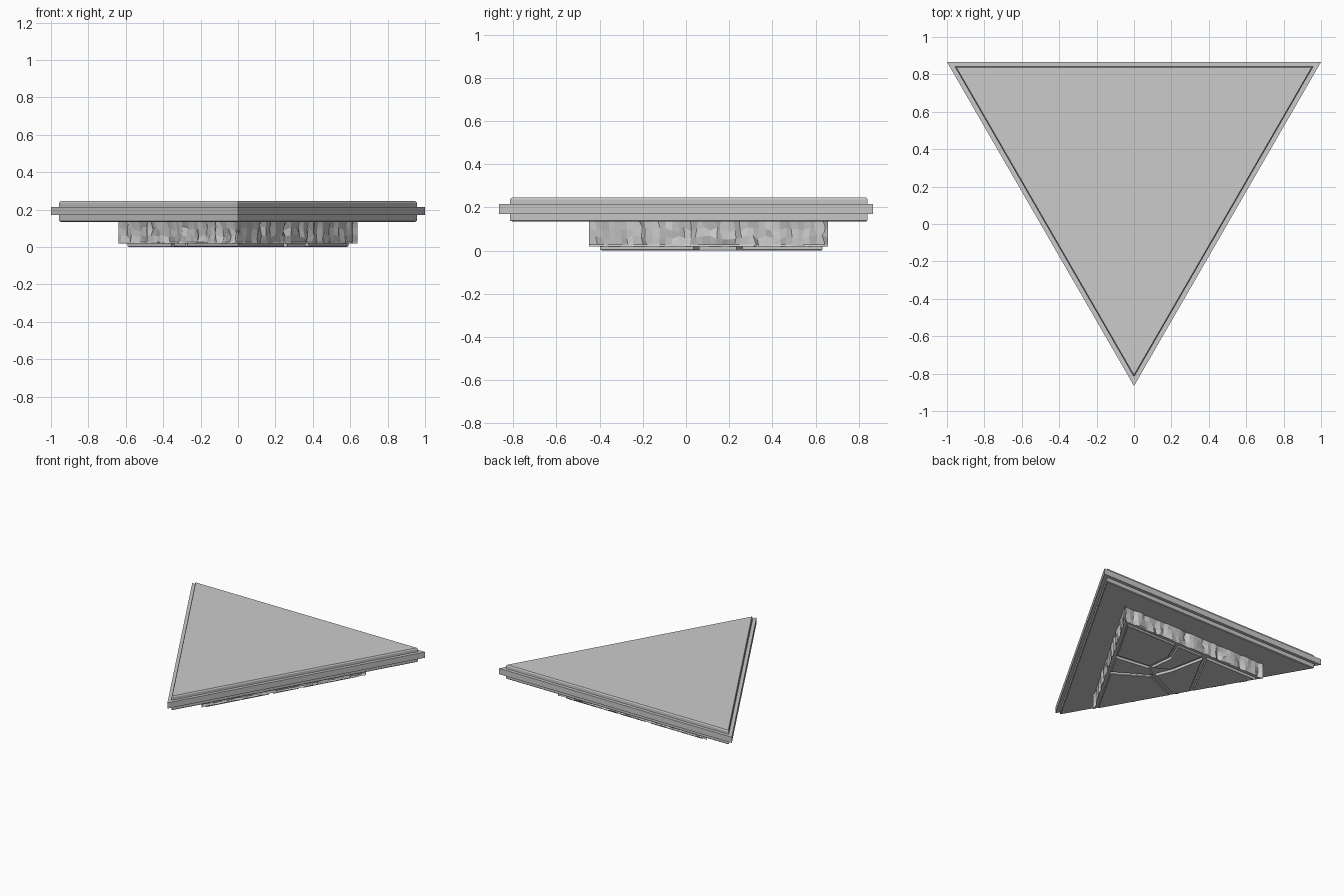
import bpy, bmesh, random
from mathutils import Vector

if "Cube" in bpy.data.objects:
    bpy.data.objects.remove(bpy.data.objects["Cube"])

random.seed(4)
CY = 0.289  # y of the triangle centroid


def tri(s):
    """Equilateral triangle pointing to -y, half width s."""
    return [Vector((-s, CY + 0.5774 * s)), Vector((0, CY - 1.1547 * s)),
            Vector((s, CY + 0.5774 * s))]


def loft(name, rings):
    """Closed solid through rings of 3D points, flat shaded."""
    bm = bmesh.new()
    vs = [[bm.verts.new(p) for p in r] for r in rings]
    n = len(vs[0])
    for a, b in zip(vs, vs[1:]):
        for i in range(n):
            j = (i + 1) % n
            bm.faces.new((a[i], a[j], b[j], b[i]))
    bm.faces.new(vs[0][::-1])
    bm.faces.new(vs[-1])
    bmesh.ops.triangulate(bm, faces=[f for f in bm.faces if len(f.verts) > 4])
    bmesh.ops.recalc_face_normals(bm, faces=bm.faces)
    me = bpy.data.meshes.new(name)
    bm.to_mesh(me)
    bm.free()
    ob = bpy.data.objects.new(name, me)
    bpy.context.collection.objects.link(ob)
    return ob


def ring(pts, z):
    return [(p[0], p[1], z) for p in pts]


# stepped slab: wide middle rim with narrower chamfered layers above and below
profile = [(0.948, 0.135), (0.957, 0.140), (0.957, 0.170), (1.0, 0.170),
           (1.0, 0.215), (0.957, 0.215), (0.957, 0.236), (0.949, 0.245)]
loft("stepped_slab", [ring(tri(s), z) for s, z in profile])

# rough stone plinth: chiselled columns around a triangle
corners = tri(0.64)
N = 38
rows = [0.018, 0.028, 0.062, 0.098, 0.137]
column_depth = [random.uniform(0, 0.022) for _ in range(3 * N)]
rings = []
for r, z in enumerate(rows):
    pts = []
    for k in range(3):
        a, b = corners[k], corners[(k + 1) % 3]
        along = (b - a).normalized()
        inward = Vector((-along.y, along.x))
        for i in range(N):
            p = a.lerp(b, i / N)
            if i > 0:
                d = column_depth[k * N + i] + random.uniform(-0.008, 0.008)
                if r in (0, 4):
                    d *= 0.5
                p = p + inward * max(d, 0) + along * random.uniform(-0.008, 0.008)
            dz = random.uniform(-0.012, 0.012) if r in (2, 3) else 0
            pts.append((p.x, p.y, z + dz))
    rings.append(pts)
loft("stone_plinth", rings)

# broken paving plates on the underside
plates = {
    "right_corner": [(.59, .632), (.15, .632), (.085, .475), (.105, .295), (.378, .262)],
    "right_middle": [(.362, .235), (.262, .06), (.005, .215), (.09, .27)],
    "apex": [(.247, .035), (.0, .19), (-.27, .075), (0, -.398)],
    "left_middle": [(-.015, .22), (-.28, .1), (-.342, .2), (-.12, .61), (-.065, .345)],
    "left_corner": [(-.59, .632), (-.14, .632), (-.355, .225)],
    "back_middle": [(.12, .632), (.055, .475), (.075, .29), (-.035, .35), (-.095, .632)],
}
for name, pts in plates.items():
    c = sum((Vector(p) for p in pts), Vector((0, 0))) / len(pts)
    small = [c + (Vector(p) - c) * 0.975 for p in pts]
    loft("plate_" + name, [ring(small, 0.0), ring(pts, 0.005), ring(pts, 0.02)])
